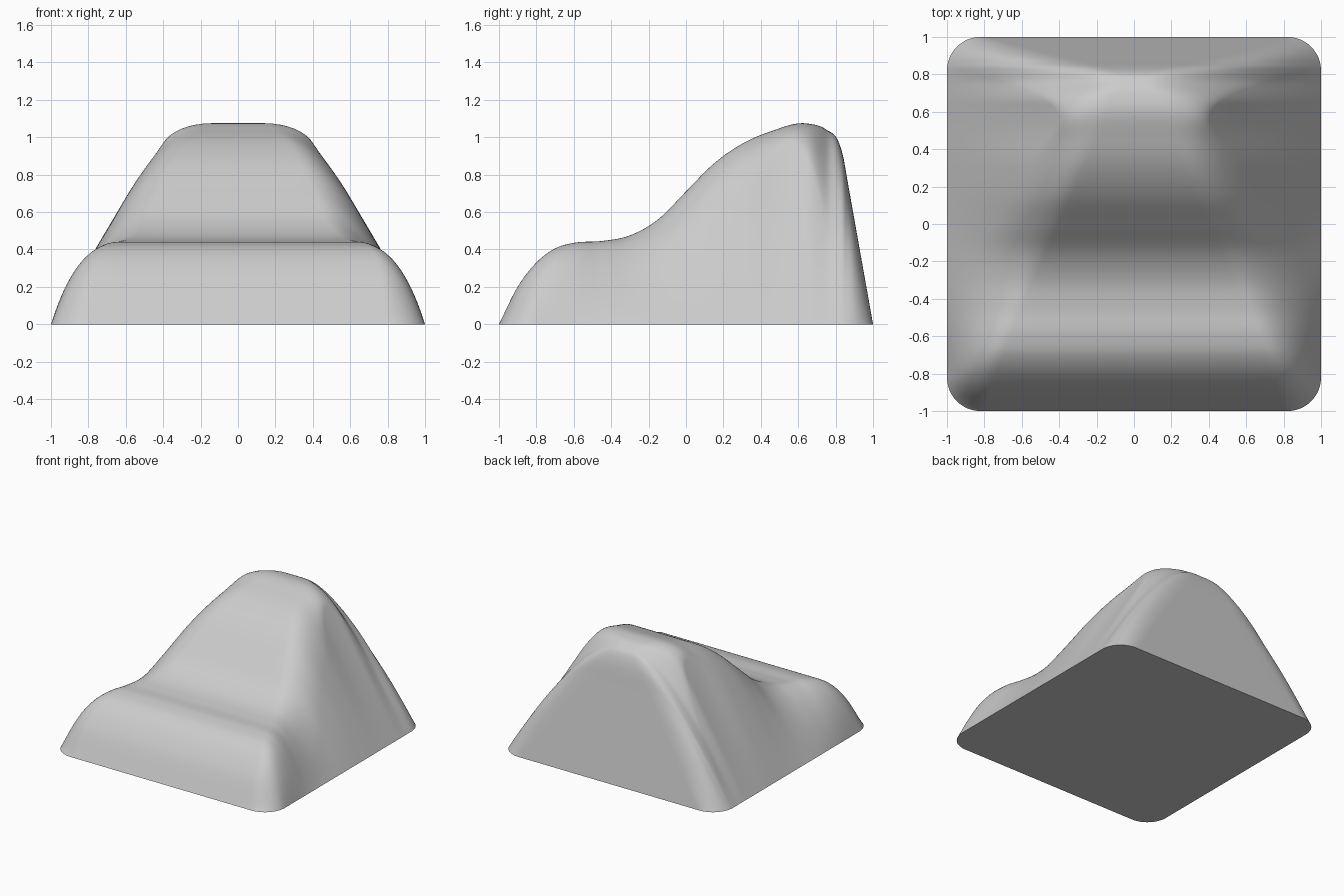
import bpy, bmesh, math
from mathutils import Vector

cube = bpy.data.objects.get("Cube")
if cube:
    bpy.data.objects.remove(cube, do_unlink=True)

# Centre-line height along the depth
HEIGHT = [(-1, 0), (-.9, .2), (-.8, .33), (-.7, .405), (-.6, .435), (-.45, .445),
          (-.3, .475), (-.15, .56), (0, .71), (.15, .86), (.3, .965), (.45, 1.03),
          (.65, 1.073), (.75, 1.04), (.82, .965), (.84, .9), (.86, .787), (1, 0)]
# Half-width where the side planes would meet the top
SHOULDER = [(-1, .82), (-.8, .88), (-.65, .85), (-.45, .77), (-.2, .65), (0, .55),
            (.3, .43), (.65, .34), (.83, .41), (.9, .63), (1, .82)]
# Half-width of the flat top strip
FLAT = [(-1, .8), (-.8, .74), (-.65, .68), (-.45, .6), (0, .4), (.3, .27),
        (.65, .13), (.83, .14), (.9, .41), (1, .8)]
# Share of the side that stays straight before it rounds over
STRAIGHT = [(-1, .12), (-.45, .12), (-.2, .3), (0, .55), (.3, .7), (.68, .75),
            (.84, .12), (1, .12)]
RADIUS = .18


def smooth_curve(points):
    """Return a smooth function through the points."""
    secant = [(b[1] - a[1]) / (b[0] - a[0]) for a, b in zip(points, points[1:])]
    slope = [secant[0]]
    for i in range(1, len(secant)):
        before = points[i][0] - points[i - 1][0]
        after = points[i + 1][0] - points[i][0]
        slope.append((secant[i - 1] * after + secant[i] * before) / (before + after))
    slope.append(secant[-1])

    def value(y):
        i = 0
        while i < len(secant) - 1 and y > points[i + 1][0]:
            i += 1
        (y0, a), (y1, b) = points[i], points[i + 1]
        d = y1 - y0
        t = (y - y0) / d
        return (a * (1 + 2 * t) * (1 - t) ** 2 + b * t * t * (3 - 2 * t)
                + d * t * (1 - t) * (slope[i] * (1 - t) - slope[i + 1] * t))
    return value


height, shoulder, flat, straight = map(smooth_curve, (HEIGHT, SHOULDER, FLAT, STRAIGHT))


def half_section(y):
    """Points from the base edge up to the centre line."""
    over = max(0, abs(y) - (1 - RADIUS))
    base = 1 - RADIUS + math.sqrt(max(0, RADIUS ** 2 - over ** 2))
    h = max(0, height(y))
    foot = Vector((base, y, 0))
    corner = Vector((min(shoulder(y), base - .005), y, h))
    top = Vector((min(flat(y), corner.x - .005), y, h))
    start = foot.lerp(corner, straight(y))
    pts = [foot.lerp(start, i / 5) for i in range(5)]
    for i in range(16):
        t = i / 16
        pts.append(start.lerp(corner, t).lerp(corner.lerp(top, t), t))
    centre = Vector((0, y, h))
    return pts + [top.lerp(centre, i / 6) for i in range(7)]


# Loft the body through the cross-sections
bm = bmesh.new()
rows = []
ROWS = 160
for r in range(ROWS + 1):
    half = half_section(math.sin(math.pi * (r / ROWS - .5)))
    section = half + [Vector((-p.x, p.y, p.z)) for p in reversed(half[:-1])]
    rows.append([bm.verts.new(p) for p in section])
for a, b in zip(rows, rows[1:]):
    for i in range(len(a) - 1):
        bm.faces.new((a[i], a[i + 1], b[i + 1], b[i]))

# Flat underside
rim = rows[0] + [row[-1] for row in rows[1:-1]] + rows[-1][::-1] + [row[0] for row in rows[-2:0:-1]]
bm.faces.new(rim)
bmesh.ops.recalc_face_normals(bm, faces=bm.faces)

mesh = bpy.data.meshes.new("sculpted_body")
bm.to_mesh(mesh)
bm.free()
body = bpy.data.objects.new("sculpted_body", mesh)
bpy.context.collection.objects.link(body)

# Plain grey material
grey = bpy.data.materials.new("light_grey")
grey.use_nodes = True
colour = (.6, .6, .6, 1)
grey.diffuse_color = colour
grey.node_tree.nodes["Principled BSDF"].inputs["Base Color"].default_value = colour
mesh.materials.append(grey)

bpy.ops.object.select_all(action='DESELECT')
body.select_set(True)
bpy.context.view_layer.objects.active = body
bpy.ops.object.shade_smooth_by_angle(angle=math.radians(40))
